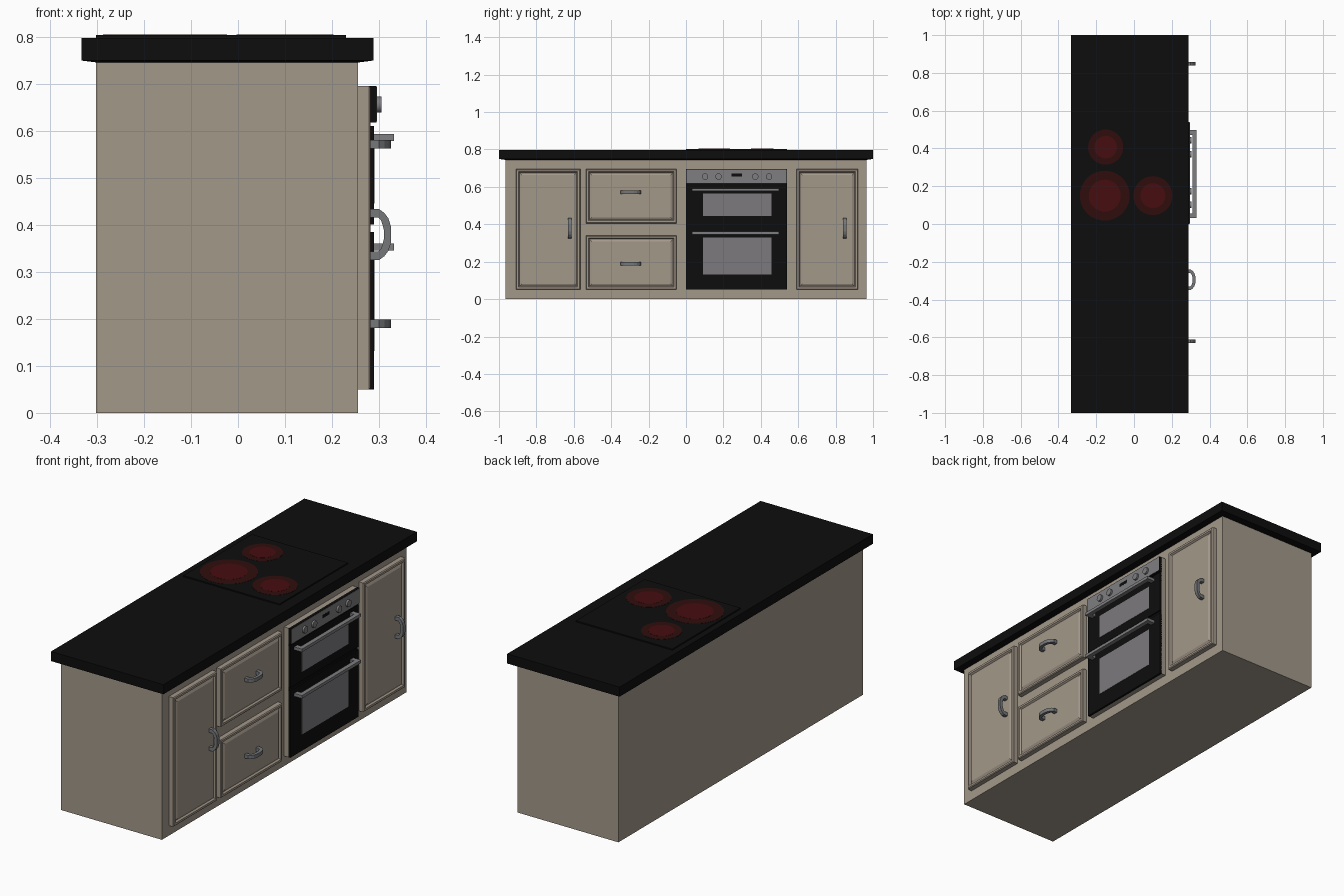
import bpy, bmesh, math
from mathutils import Matrix

if "Cube" in bpy.data.objects:
    bpy.data.objects.remove(bpy.data.objects["Cube"])


def mat(name, r, g, b):
    m = bpy.data.materials.new(name)
    m.diffuse_color = (r, g, b, 1)
    m.use_nodes = True
    m.node_tree.nodes["Principled BSDF"].inputs["Base Color"].default_value = m.diffuse_color
    return m


BEIGE = mat("beige_paint", 0.37, 0.315, 0.255)
BLACK = mat("black", 0.004, 0.004, 0.004)
STEEL = mat("steel", 0.21, 0.205, 0.215)
GLASS = mat("grey_glass", 0.205, 0.195, 0.21)
HANDLE = mat("handle_metal", 0.18, 0.185, 0.195)
RING = mat("dim_red", 0.03, 0.004, 0.004)
GLOW = mat("red", 0.062, 0.004, 0.005)


def finish(name, bm, material):
    bmesh.ops.recalc_face_normals(bm, faces=bm.faces)
    me = bpy.data.meshes.new(name)
    bm.to_mesh(me)
    bm.free()
    me.materials.append(material)
    ob = bpy.data.objects.new(name, me)
    bpy.context.collection.objects.link(ob)
    return ob


def box_mesh(x, y, z):
    bm = bmesh.new()
    bmesh.ops.create_cube(bm, size=1)
    for v in bm.verts:
        v.co = [(a + b) / 2 + c * (b - a) for (a, b), c in zip((x, y, z), v.co)]
    return bm


def box(name, x, y, z, material):
    return finish(name, box_mesh(x, y, z), material)


def panel(name, y, z):
    """Cupboard front with a rim, a groove and a raised centre field."""
    bm = box_mesh((0.25, 0.278), y, z)
    bm.normal_update()
    face = max(bm.faces, key=lambda f: f.normal.x)
    for width, depth in ((0.004, 0.004), (0.010, 0), (0.006, -0.008), (0.012, 0.006)):
        bmesh.ops.inset_region(bm, faces=[face], thickness=width, use_even_offset=True)
        for v in face.verts:
            v.co.x += depth
    return finish(name, bm, BEIGE)


def pull(name, y, z, vertical):
    """Arched pull handle: bow profile extruded sideways."""
    outer = [(0.278, 0.054), (0.300, 0.054), (0.311, 0.046), (0.320, 0.034), (0.325, 0.017)]
    inner = [(0.278, 0.036), (0.298, 0.036), (0.304, 0.030), (0.308, 0.018), (0.310, 0.010)]
    out = outer + [(x, -t) for x, t in reversed(outer)]
    inn = inner + [(x, -t) for x, t in reversed(inner)]
    bm = bmesh.new()
    rings = []
    for (xo, to), (xi, ti) in zip(out, inn):
        pts = [(xo, to, -0.009), (xo, to, 0.009), (xi, ti, 0.009), (xi, ti, -0.009)]
        rings.append([bm.verts.new((x, y + s, z + t) if vertical else (x, y + t, z + s))
                      for x, t, s in pts])
    for a, b in zip(rings, rings[1:]):
        for i in range(4):
            j = (i + 1) % 4
            bm.faces.new((a[i], a[j], b[j], b[i]))
    bm.faces.new(rings[0])
    bm.faces.new(rings[-1])
    return finish(name, bm, HANDLE)


def disc(name, centre, radius, depth, material, axis="Z", segments=48):
    bm = bmesh.new()
    m = Matrix.Translation(centre)
    if axis == "X":
        m = m @ Matrix.Rotation(math.pi / 2, 4, "Y")
    bmesh.ops.create_cone(bm, cap_ends=True, segments=segments, radius1=radius,
                          radius2=radius, depth=depth, matrix=m)
    ob = finish(name, bm, material)
    bpy.context.view_layer.objects.active = ob
    ob.select_set(True)
    bpy.ops.object.shade_smooth_by_angle(angle=math.radians(40))
    ob.select_set(False)
    return ob


# Cabinet body
box("cabinet_body", (-0.302, 0.255), (-0.965, 0.965), (0, 0.746), BEIGE)

# Worktop with a slightly tapered underside
bm = box_mesh((-0.333, 0.288), (-1, 1), (0.749, 0.797))
bm.normal_update()
under = min(bm.faces, key=lambda f: f.normal.z)
bmesh.ops.inset_region(bm, faces=[under], thickness=0.031, use_even_offset=True)
for v in under.verts:
    v.co.z = 0.745
finish("worktop", bm, BLACK)

# Hob and cooking zones
box("hob", (-0.302, 0.23), (0, 0.54), (0.79, 0.803), BLACK)
for x, y, r in ((-0.155, 0.15, 0.132), (0.10, 0.15, 0.103), (-0.15, 0.407, 0.093)):
    disc("cooking_zone_outer", (x, y, 0.8030), r, 0.0016, RING)
    disc("cooking_zone_inner", (x, y, 0.8036), r * 0.64, 0.0016, GLOW)

# Cupboard doors, drawers and their pulls
panel("left_door", (-0.91, -0.565), (0.05, 0.695))
panel("right_door", (0.59, 0.92), (0.05, 0.695))
panel("top_drawer", (-0.535, -0.05), (0.405, 0.695))
panel("bottom_drawer", (-0.535, -0.05), (0.05, 0.34))
pull("left_door_pull", -0.621, 0.379, True)
pull("right_door_pull", 0.848, 0.379, True)
pull("top_drawer_pull", -0.295, 0.571, False)
pull("bottom_drawer_pull", -0.295, 0.189, False)

# Oven: backing, two doors with windows, bar handles
box("oven_backing", (0.25, 0.280), (0, 0.54), (0.05, 0.695), BEIGE)
box("oven_recess", (0.27, 0.282), (0.001, 0.539), (0.051, 0.68), BLACK)
for name, z, win, bar in (("upper", (0.400, 0.610), (0.445, 0.565), 0.585),
                          ("lower", (0.050, 0.385), (0.132, 0.328), 0.353)):
    box(name + "_oven_door", (0.278, 0.289), (0, 0.54), z, BLACK)
    box(name + "_oven_window", (0.285, 0.2905), (0.09, 0.457), win, GLASS)
    span = (bar - 0.0075, bar + 0.0075)
    box(name + "_oven_bar", (0.310, 0.332), (0.031, 0.497), span, STEEL)
    for y in (0.031, 0.472):
        box(name + "_oven_bar_post", (0.285, 0.312), (y, y + 0.025), span, STEEL)

# Control panel, display and knobs
box("control_panel", (0.278, 0.294), (0, 0.54), (0.617, 0.695), BLACK)
box("control_fascia", (0.290, 0.2955), (0.002, 0.538), (0.619, 0.693), STEEL)
box("display", (0.290, 0.2965), (0.244, 0.300), (0.655, 0.671), BLACK)
for y in (0.102, 0.174, 0.370, 0.444):
    disc("knob", (0.299, y, 0.655), 0.017, 0.012, STEEL, "X", 24)
